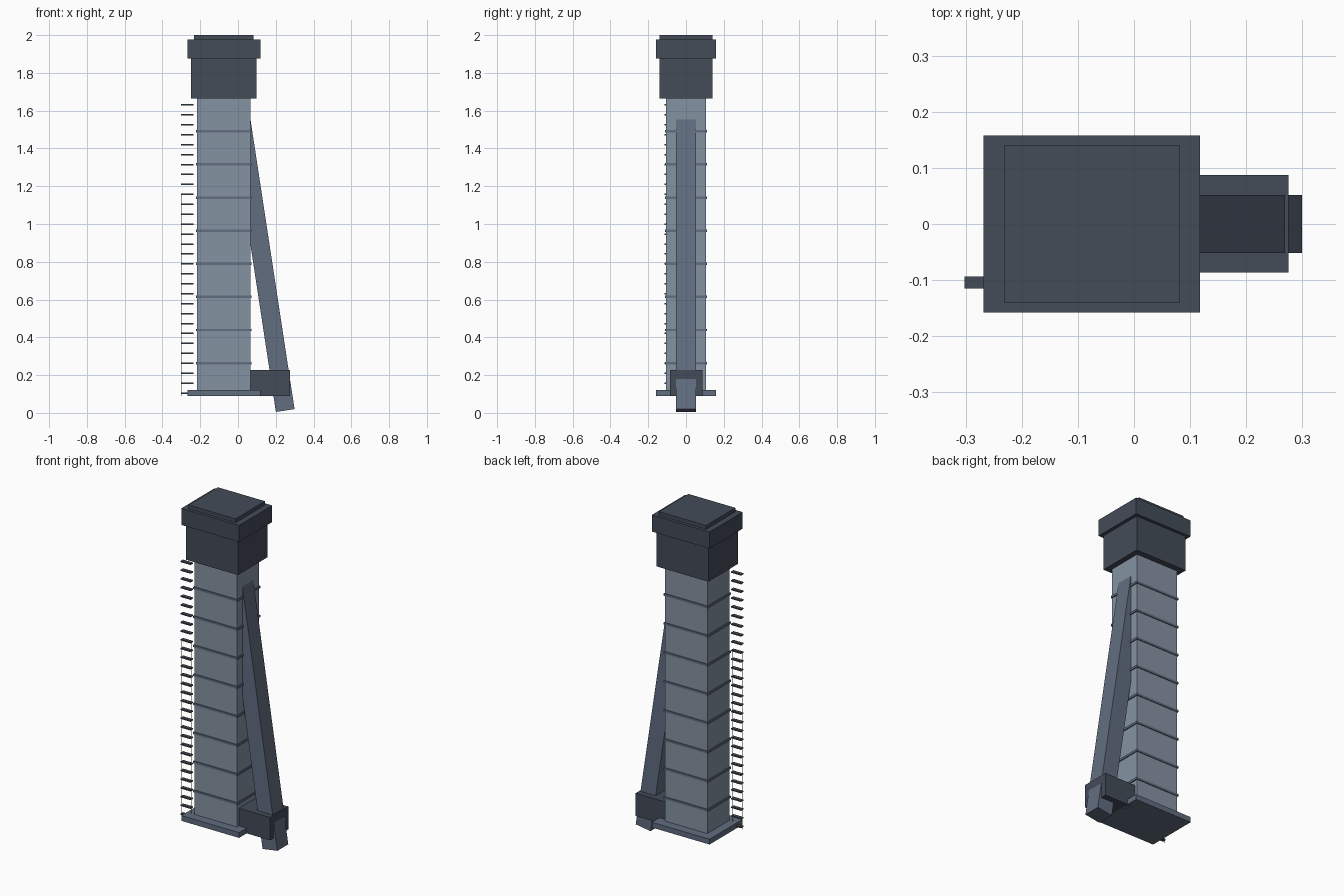
import bpy
import math
from mathutils import Vector

cube = bpy.data.objects.get("Cube")
if cube:
    bpy.data.objects.remove(cube, do_unlink=True)


def material(name, rgb):
    mat = bpy.data.materials.new(name)
    mat.use_nodes = True
    mat.diffuse_color = (*rgb, 1)
    mat.node_tree.nodes["Principled BSDF"].inputs["Base Color"].default_value = (*rgb, 1)
    return mat


light_steel = material("light steel", (0.235, 0.29, 0.365))
mid_steel = material("mid steel", (0.12, 0.153, 0.217))
dark_steel = material("dark steel", (0.056, 0.072, 0.098))
yellow = material("yellow paint", (0.5, 0.38, 0.08))


def box(name, low, high, mat):
    """Box spanning two opposite corners."""
    low, high = Vector(low), Vector(high)
    bpy.ops.mesh.primitive_cube_add(size=1, location=(low + high) / 2)
    obj = bpy.context.object
    obj.name = name
    obj.data.transform(obj.matrix_basis.to_3x3().to_4x4())
    for v in obj.data.vertices:
        v.co = Vector(a * b for a, b in zip(v.co, high - low))
    obj.data.materials.append(mat)
    return obj


MID = -0.075  # tower axis


def tower_box(name, half_x, half_y, bottom, top, mat):
    return box(name, (MID - half_x, -half_y, bottom), (MID + half_x, half_y, top), mat)


def repeat(obj, count, step):
    mod = obj.modifiers.new("repeat", 'ARRAY')
    mod.count = count
    mod.use_relative_offset = False
    mod.use_constant_offset = True
    mod.constant_offset_displace = (0, 0, step)


# Tower, from the ground up
tower_box("base_plate", 0.193, 0.158, 0.09, 0.122, mid_steel)
tower_box("shaft", 0.141, 0.105, 0.11, 1.68, light_steel)
tower_box("neck", 0.173, 0.14, 1.665, 1.88, dark_steel)
tower_box("cap", 0.193, 0.158, 1.877, 1.977, dark_steel)
tower_box("cap_lid", 0.157, 0.14, 1.97, 2.0, dark_steel)

# Bands around the shaft
band = tower_box("shaft_bands", 0.147, 0.11, 0.257, 0.27, mid_steel)
repeat(band, 8, 0.1753)

# Foot block and the leaning brace that runs through it
box("foot_block", (0.06, -0.086, 0.09), (0.275, 0.087, 0.228), dark_steel)
brace_foot, brace_length = Vector((0.25, 0, 0.0125)), 1.6
brace = box("brace", (-0.05, -0.052, 0), (0.05, 0.052, brace_length), mid_steel)
for v in brace.data.vertices:
    v.co.z += brace_length / 2
brace.location = brace_foot
brace.rotation_euler.y = -math.radians(8.65)

# Ladder
rung = box("ladder_rungs", (-0.302, -0.115, 0.101), (-0.236, -0.094, 0.109), dark_steel)
repeat(rung, 30, 0.0526)
for side, x in (("outer", -0.301), ("inner", -0.238)):
    box("ladder_rail_" + side, (x - 0.001, -0.106, 0.09), (x + 0.001, -0.104, 1.16), yellow)
